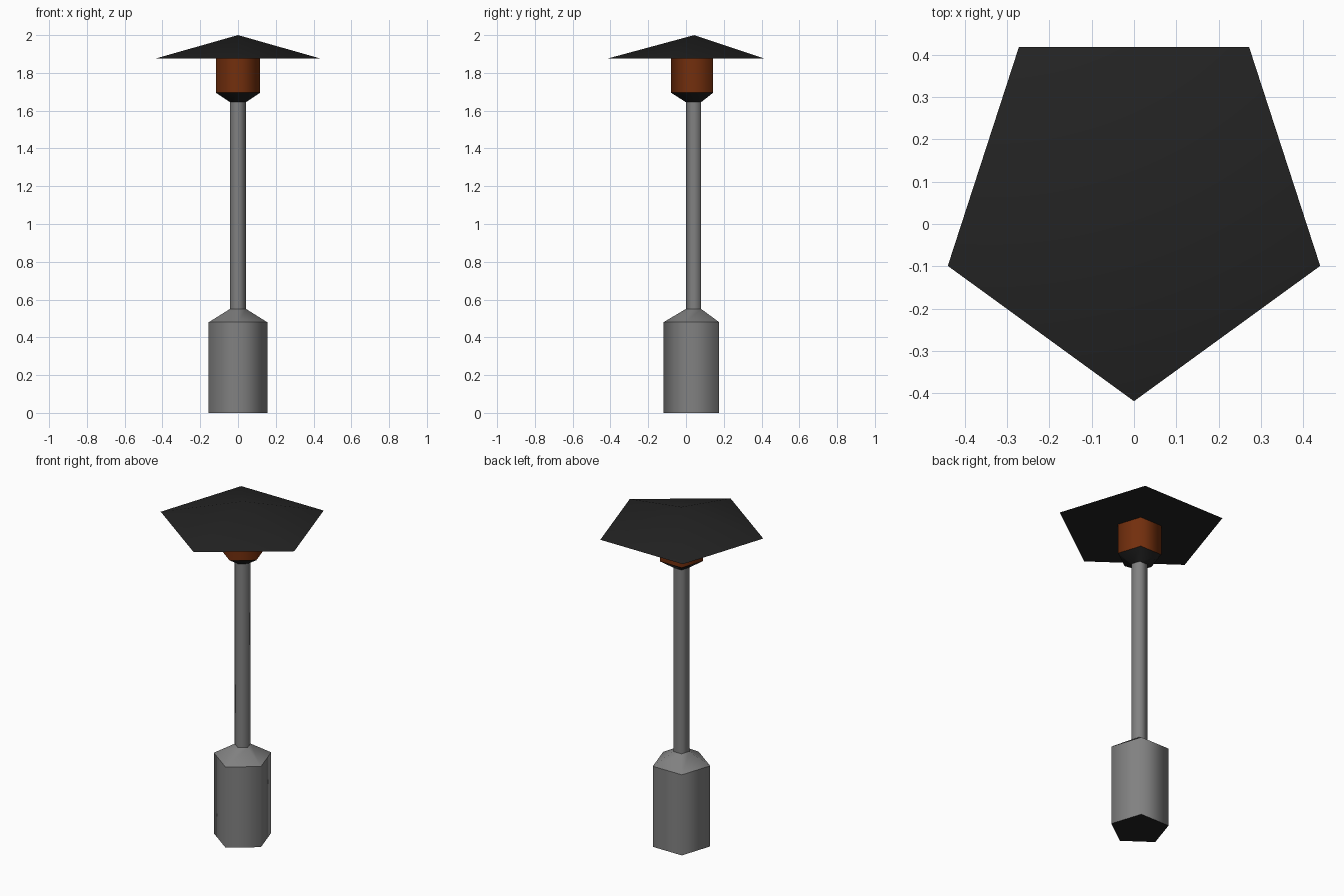
import bpy, bmesh, math

if "Cube" in bpy.data.objects:
    bpy.data.objects.remove(bpy.data.objects["Cube"])

CY = 0.044  # centre of the five-sided parts, so the roof bounds are centred


def mat(name, rgb):
    m = bpy.data.materials.new(name)
    m.diffuse_color = (*rgb, 1.0)
    m.use_nodes = True
    m.node_tree.nodes["Principled BSDF"].inputs["Base Color"].default_value = m.diffuse_color
    return m


GREY = mat("stone_grey", (0.22, 0.22, 0.22))
BLACK = mat("roof_black", (0.017, 0.017, 0.017))
ORANGE = mat("lamp_orange", (0.17, 0.028, 0.004))


def ring(bm, r, z):
    # pentagon with one corner towards the front
    return [bm.verts.new((r * math.sin(i * math.tau / 5),
                          CY - r * math.cos(i * math.tau / 5), z))
            for i in range(5)]


def five_sided(name, r0, z0, r1, z1, material, bottom=None):
    """Smooth-sided pentagonal frustum (pyramid if r1 is 0), optional flat base."""
    bm = bmesh.new()
    low = ring(bm, r0, z0)
    if r1 > 0:
        high = ring(bm, r1, z1)
    else:
        apex = bm.verts.new((0, CY, z1))
    for i in range(5):
        j = (i + 1) % 5
        if r1 > 0:
            f = bm.faces.new((low[i], low[j], high[j], high[i]))
        else:
            f = bm.faces.new((low[i], low[j], apex))
        f.smooth = True
    if bottom:
        # separate corners keep the rim sharp
        f = bm.faces.new(list(reversed(ring(bm, r0, z0))))
        f.material_index = 1
    me = bpy.data.meshes.new(name)
    bm.to_mesh(me)
    bm.free()
    me.materials.append(material)
    if bottom:
        me.materials.append(bottom)
    ob = bpy.data.objects.new(name, me)
    bpy.context.collection.objects.link(ob)
    return ob


# base and its shoulder
five_sided("base", 0.163, 0.0, 0.163, 0.48, GREY, BLACK)
five_sided("base_shoulder", 0.163, 0.48, 0.045, 0.55, GREY)
# pole
five_sided("pole", 0.045, 0.55, 0.045, 1.645, GREY)
# lantern with its dark cup
five_sided("lantern_cup", 0.045, 1.645, 0.123, 1.695, BLACK)
five_sided("lantern", 0.123, 1.695, 0.123, 1.875, ORANGE)
# roof
five_sided("roof", 0.4627, 1.875, 0.0, 2.0, BLACK, BLACK)
